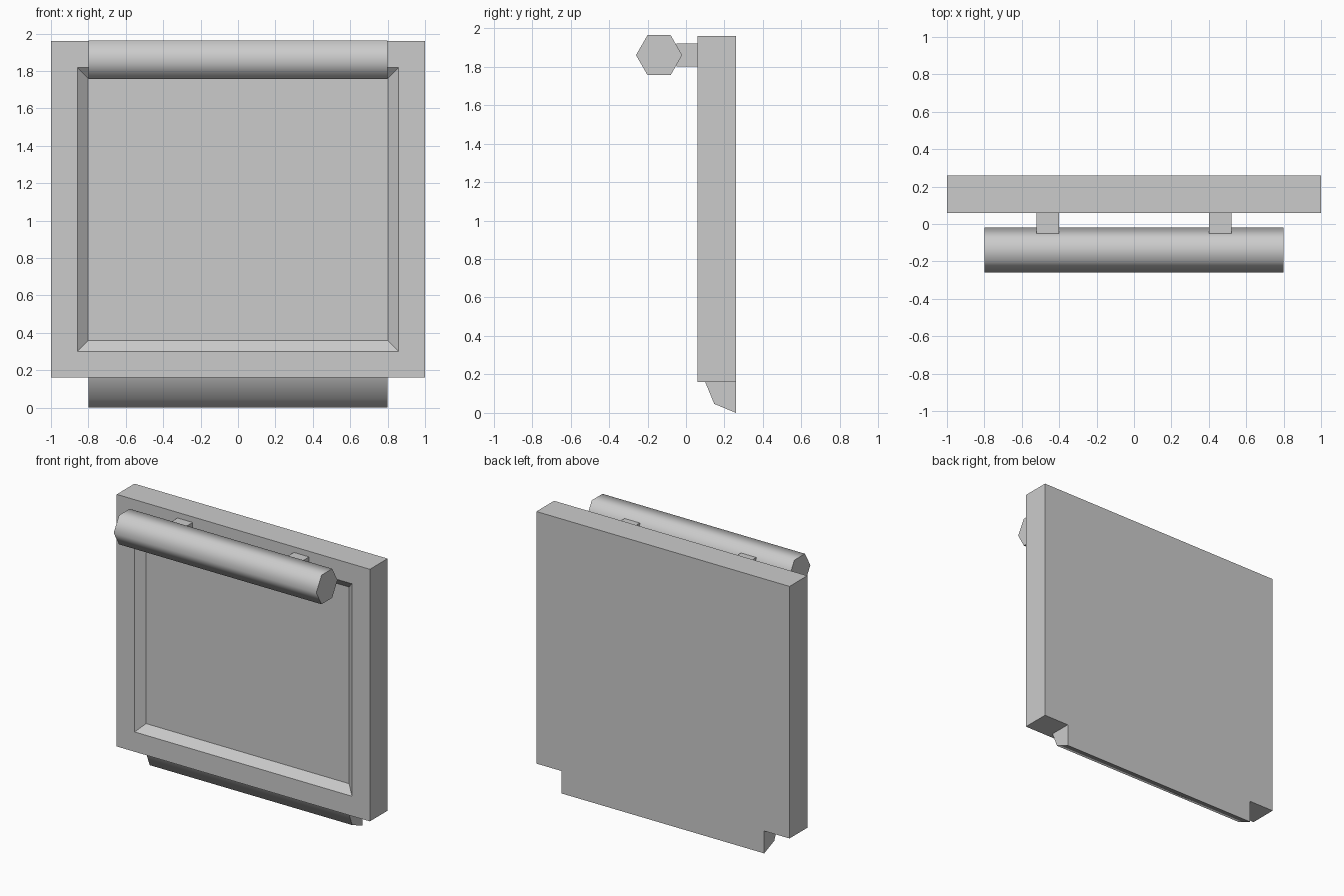
import bpy, bmesh, math
from mathutils import Vector

if "Cube" in bpy.data.objects:
    bpy.data.objects.remove(bpy.data.objects["Cube"])


def finish(name, bm, smooth_angle=None):
    bmesh.ops.recalc_face_normals(bm, faces=bm.faces)
    mesh = bpy.data.meshes.new(name)
    bm.to_mesh(mesh)
    bm.free()
    obj = bpy.data.objects.new(name, mesh)
    bpy.context.collection.objects.link(obj)
    if smooth_angle:
        bpy.ops.object.select_all(action='DESELECT')
        obj.select_set(True)
        bpy.context.view_layer.objects.active = obj
        bpy.ops.object.shade_smooth_by_angle(angle=math.radians(smooth_angle))
    return obj


def box(lo, hi):
    bm = bmesh.new()
    bmesh.ops.create_cube(bm, size=1)
    lo, hi = Vector(lo), Vector(hi)
    for v in bm.verts:
        v.co = (lo + hi) / 2 + v.co * (hi - lo)
    return bm


def extrude_x(profile, half):
    """Sweep a (y, z) profile along x from -half to half."""
    bm = bmesh.new()
    face = bm.faces.new([bm.verts.new((-half, y, z)) for y, z in profile])
    new = bmesh.ops.extrude_face_region(bm, geom=[face], use_keep_orig=True)["geom"]
    moved = [g for g in new if isinstance(g, bmesh.types.BMVert)]
    bmesh.ops.translate(bm, verts=moved, vec=(2 * half, 0, 0))
    return bm


def arc(cy, cz, r, start, step, count):
    angles = [math.radians(start + step * i) for i in range(count)]
    return [(cy + r * math.cos(a), cz + r * math.sin(a)) for a in angles]


# Panel with a bevelled recess in its front face
bm = box((-1, 0.06, 0.16), (1, 0.26, 1.96))
bm.normal_update()
front = min(bm.faces, key=lambda f: f.calc_center_median().y)
bmesh.ops.inset_region(bm, faces=[front], thickness=0.2)
bmesh.ops.inset_region(bm, faces=[front], thickness=0.08, depth=0)
for v in front.verts:
    v.co.y += 0.048
finish("panel", bm)

# Hexagonal handle bar
finish("handle_bar", extrude_x(arc(-0.14, 1.86, 0.12, 0, 60, 6), 0.8), 65)

# Handle posts
for side, label in ((-1, "left"), (1, "right")):
    x = 0.46 * side
    finish(f"handle_post_{label}", box((x - 0.06, -0.05, 1.80), (x + 0.06, 0.06, 1.92)))

# Quarter-round hinge lip under the panel
lip = [(0.26, 0.16)] + arc(0.26, 0.16, 0.16, 180, 45, 3)
finish("hinge_lip", extrude_x(lip, 0.8), 65)
